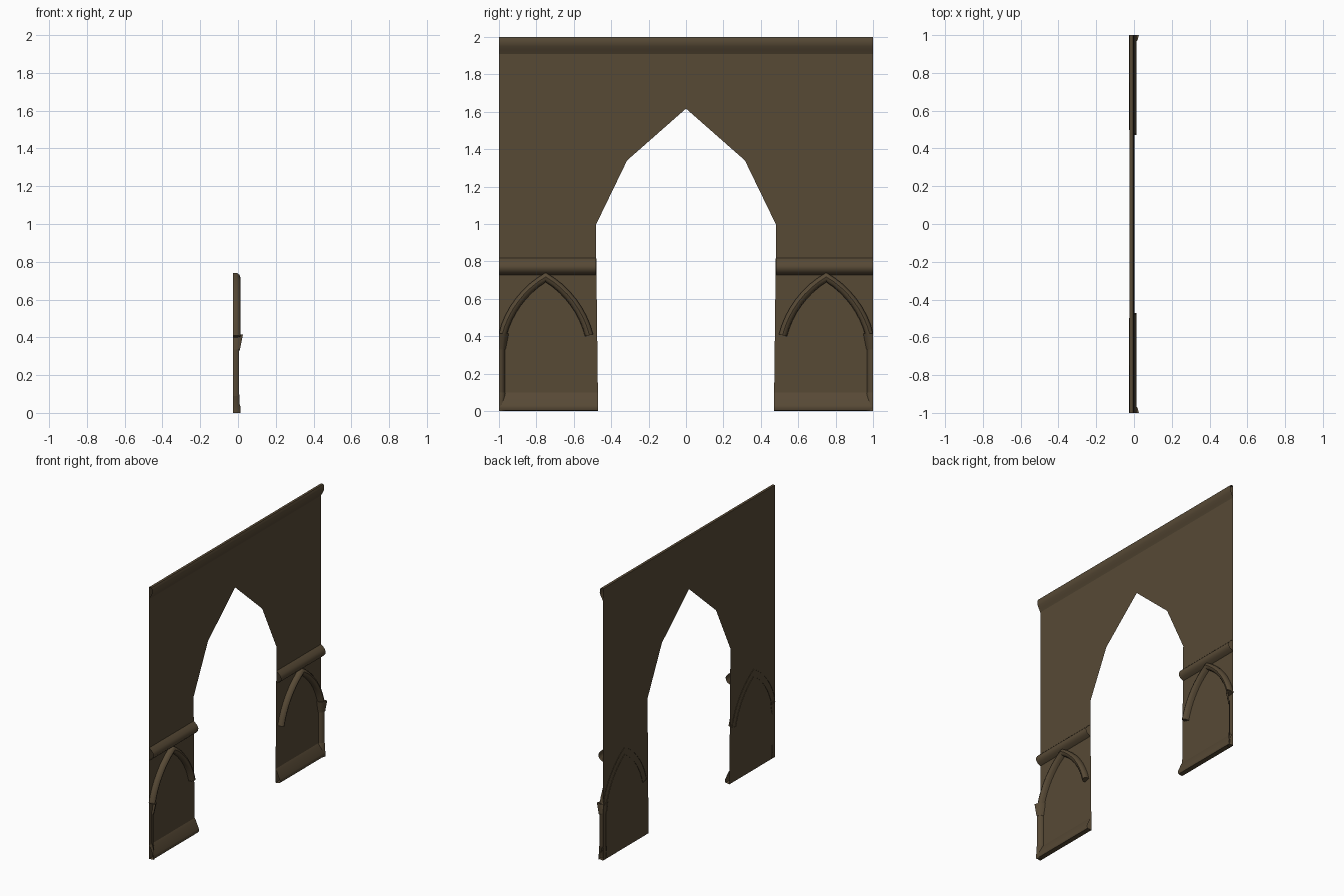
import bpy, bmesh, math

if "Cube" in bpy.data.objects:
    bpy.data.objects.remove(bpy.data.objects["Cube"])

stone = bpy.data.materials.new("brown stone")
stone.diffuse_color = (0.095, 0.067, 0.036, 1)
stone.use_nodes = True
stone.node_tree.nodes["Principled BSDF"].inputs["Base Color"].default_value = stone.diffuse_color
BACK = -0.024   # plane of the wall sheet


def make(name, verts, faces, smooth=None):
    me = bpy.data.meshes.new(name)
    me.from_pydata(verts, [], faces)
    me.materials.append(stone)
    ob = bpy.data.objects.new(name, me)
    bpy.context.collection.objects.link(ob)
    if smooth:
        bpy.ops.object.select_all(action='DESELECT')
        ob.select_set(True)
        bpy.context.view_layer.objects.active = ob
        bpy.ops.object.shade_smooth_by_angle(angle=math.radians(smooth))
    return ob


def loft(name, rings, caps=False, flip=False, smooth=40):
    """Skin between equally long open rows of points."""
    n = len(rings[0])
    verts = [p for r in rings for p in r]
    faces = []
    for i in range(len(rings) - 1):
        for j in range(n - 1):
            a = i * n + j
            faces.append((a, a + 1, a + n + 1, a + n))
    if caps:
        last = (len(rings) - 1) * n
        faces.append(tuple(reversed(range(n))))
        faces.append(tuple(range(last, last + n)))
    if flip:
        faces = [tuple(reversed(f)) for f in faces]
    return make(name, verts, faces, smooth)


def moulding(name, profile, y0, y1):
    """Open-ended moulding running along y; profile goes top to bottom in (x, z)."""
    return loft(name, [[(x, y0, z) for x, z in profile],
                       [(x, y1, z) for x, z in profile]], flip=True)


# wall sheet with pointed opening
outline = [(-1, 0), (-.47, 0), (-.482, .995), (-.315, 1.34), (0, 1.617),
           (.315, 1.34), (.482, .995), (.47, 0), (1, 0), (1, 2), (-1, 2)]
make("wall", [(BACK, y, z) for y, z in outline], [tuple(range(len(outline)))])

# cornice
moulding("cornice", [(BACK, 2), (-.005, 2), (0, 1.988), (.002, 1.968),
                     (-.003, 1.95), (-.013, 1.932), (BACK, 1.91)], -1, 1)

string_profile = [(BACK, .817), (-.012, .808), (.004, .792), (.013, .775),
                  (.012, .757), (0, .74), (BACK, .727)]
base_profile = [(BACK, .1), (-.014, .085), (0, .052), (.01, .03),
                (.013, .018), (.008, .004), (BACK, 0)]

# pointed rib: arc centre and radius in (y, z)
CY, CZ, R = 1.010, .279, .53
A0 = math.atan2(.131, -.513)
rib_profile = [(0, -.027), (0, -.006), (.008, .007), (.02, .013),
               (.032, .009), (.042, -.004), (.045, -.027)]
STEPS = 8


def rib(name, side):
    rings = []
    for half in (1, -1):
        order = range(STEPS + 1) if half == 1 else range(STEPS - 1, -1, -1)
        for i in order:
            ring = []
            for off, x in rib_profile:
                r = R - off
                a1 = math.acos((.75 - CY) / r)   # mitre on the apex line
                a = A0 + (a1 - A0) * i / STEPS
                y = CY + r * math.cos(a)
                y = y if half == 1 else 1.5 - y
                ring.append((x, side * min(y, 1), CZ + r * math.sin(a)))
            rings.append(ring)
    return loft(name, rings, caps=True, flip=side < 0)


def quarter_turned(name, side, rows, seg, cap=False):
    """Quarter-round part against the wall at the outer end."""
    rings = []
    for z, r in rows:
        rings.append([(-.027 + r * math.sin(t), side * (1 - r * math.cos(t)), z)
                      for t in [math.pi / 2 * k / seg for k in range(seg + 1)]])
    if cap:
        rings.append([(-.027, side, rows[-1][0])] * (seg + 1))
    ob = loft(name, rings, flip=side > 0)
    bm = bmesh.new()
    bm.from_mesh(ob.data)
    bmesh.ops.remove_doubles(bm, verts=bm.verts, dist=1e-5)
    bm.to_mesh(ob.data)
    bm.free()


for side, tag in ((1, "right"), (-1, "left")):
    lo, hi = (.48, 1) if side > 0 else (-1, -.48)
    moulding("string_course_" + tag, string_profile, lo, hi)
    lo, hi = (.47, 1) if side > 0 else (-1, -.47)
    moulding("base_moulding_" + tag, base_profile, lo, hi)
    rib("pointed_rib_" + tag, side)
    quarter_turned("column_shaft_" + tag, side, [(.09, .032), (.335, .032)], 4)
    quarter_turned("column_base_" + tag, side,
                   [(0, .039), (.035, .039), (.05, .034), (.095, .035), (.1, .032)], 4)
    quarter_turned("column_capital_" + tag, side,
                   [(.33, .032), (.33, .036), (.415, .053)], 3, True)
